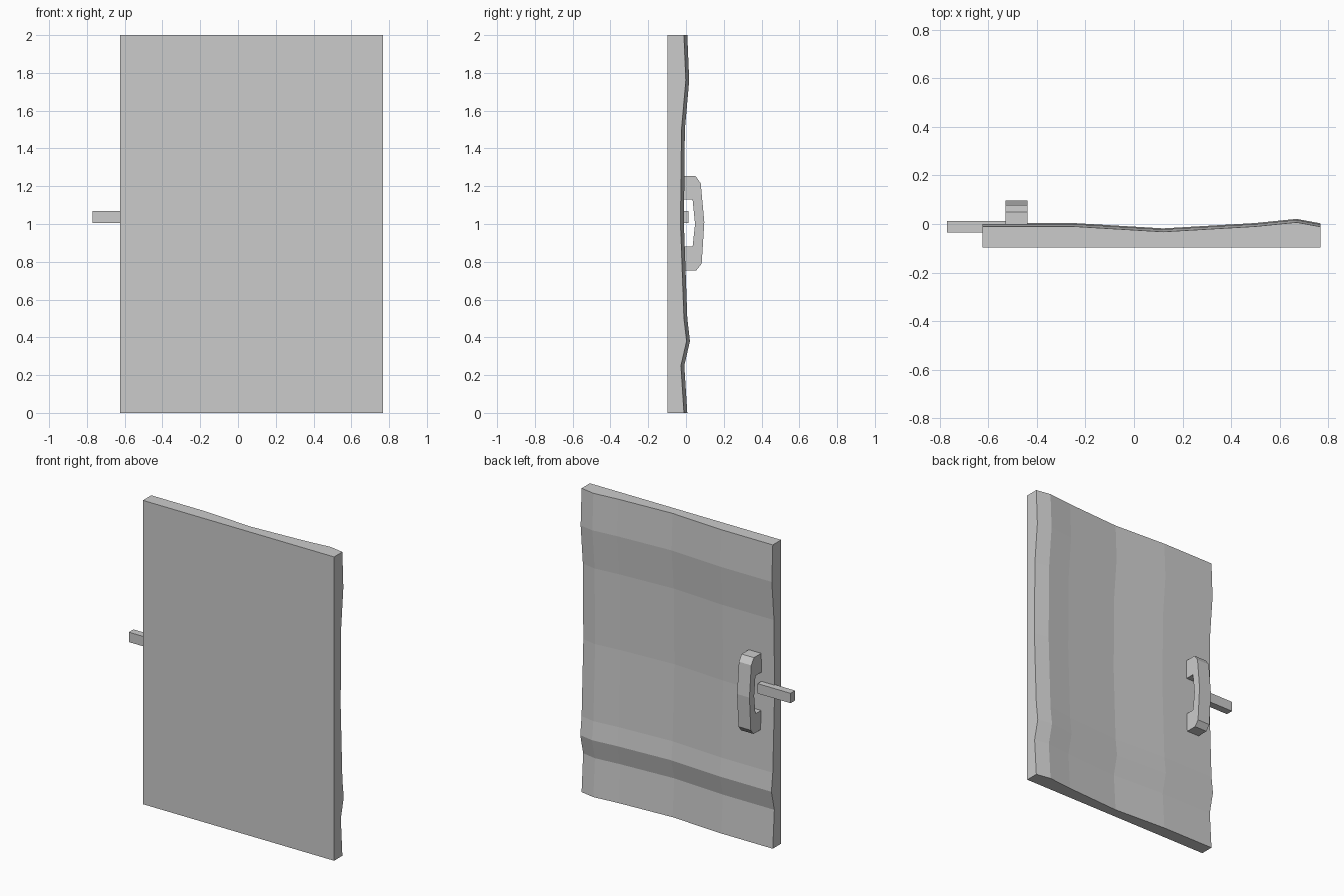
import bpy
import bmesh

cube = bpy.data.objects.get("Cube")
if cube:
    bpy.data.objects.remove(cube, do_unlink=True)

GREY = (0.6, 0.6, 0.6, 1.0)
mat = bpy.data.materials.new("plain grey")
mat.use_nodes = True
mat.diffuse_color = GREY
mat.node_tree.nodes["Principled BSDF"].inputs["Base Color"].default_value = GREY


def finish(name, bm):
    """Turn a bmesh into a flat-shaded object."""
    bmesh.ops.recalc_face_normals(bm, faces=bm.faces)
    mesh = bpy.data.meshes.new(name)
    bm.to_mesh(mesh)
    bm.free()
    mesh.materials.append(mat)
    obj = bpy.data.objects.new(name, mesh)
    bpy.context.collection.objects.link(obj)
    return obj


def extrude_profile(name, profile, x0, x1):
    """Extrude a closed (y, z) profile along x."""
    bm = bmesh.new()
    face = bm.faces.new([bm.verts.new((x0, y, z)) for y, z in profile])
    ext = bmesh.ops.extrude_face_region(bm, geom=[face])
    verts = [v for v in ext["geom"] if isinstance(v, bmesh.types.BMVert)]
    bmesh.ops.translate(bm, verts=verts, vec=(x1 - x0, 0, 0))
    return finish(name, bm)


# Door panel: flat front, back relief is the sum of two wavy profiles
FRONT = -0.097
across = [(-0.625, -0.01), (-0.25, -0.01), (0.12, -0.032),
          (0.5, -0.01), (0.67, 0.007), (0.768, -0.011)]
upward = [(0, 0), (0.25, -0.016), (0.38, 0.014), (0.5, 0),
          (1.0, -0.018), (1.5, -0.013), (1.76, 0.01), (2.0, 0)]

bm = bmesh.new()
back = [[bm.verts.new((x, a + b, z)) for x, a in across] for z, b in upward]
for low, high in zip(back, back[1:]):
    for i in range(len(across) - 1):
        bm.faces.new((low[i], low[i + 1], high[i + 1], high[i]))
# Pull the rim forward to a flat front and cap it
rim = [e for e in bm.edges if e.is_boundary]
ext = bmesh.ops.extrude_edge_only(bm, edges=rim)
for v in ext["geom"]:
    if isinstance(v, bmesh.types.BMVert):
        v.co.y = FRONT
front_edges = [e for e in bm.edges if e.is_boundary]
bmesh.ops.contextual_create(bm, geom=front_edges)
finish("door_panel", bm)

# Pull handle: C-shaped grip with chamfered corners
grip = [(-0.03, 1.255), (0.05, 1.255), (0.078, 1.215), (0.097, 1.01),
        (0.083, 0.79), (0.055, 0.755), (-0.03, 0.755),
        (-0.03, 0.88), (0.035, 0.88), (0.048, 1.0), (0.035, 1.13), (-0.03, 1.13)]
extrude_profile("pull_handle", grip, -0.53, -0.44)

# Latch bar sticking out past the door edge
bar = [(-0.036, 1.005), (0.012, 1.005), (0.012, 1.07), (-0.036, 1.07)]
extrude_profile("latch_bar", bar, -0.77, -0.53)
